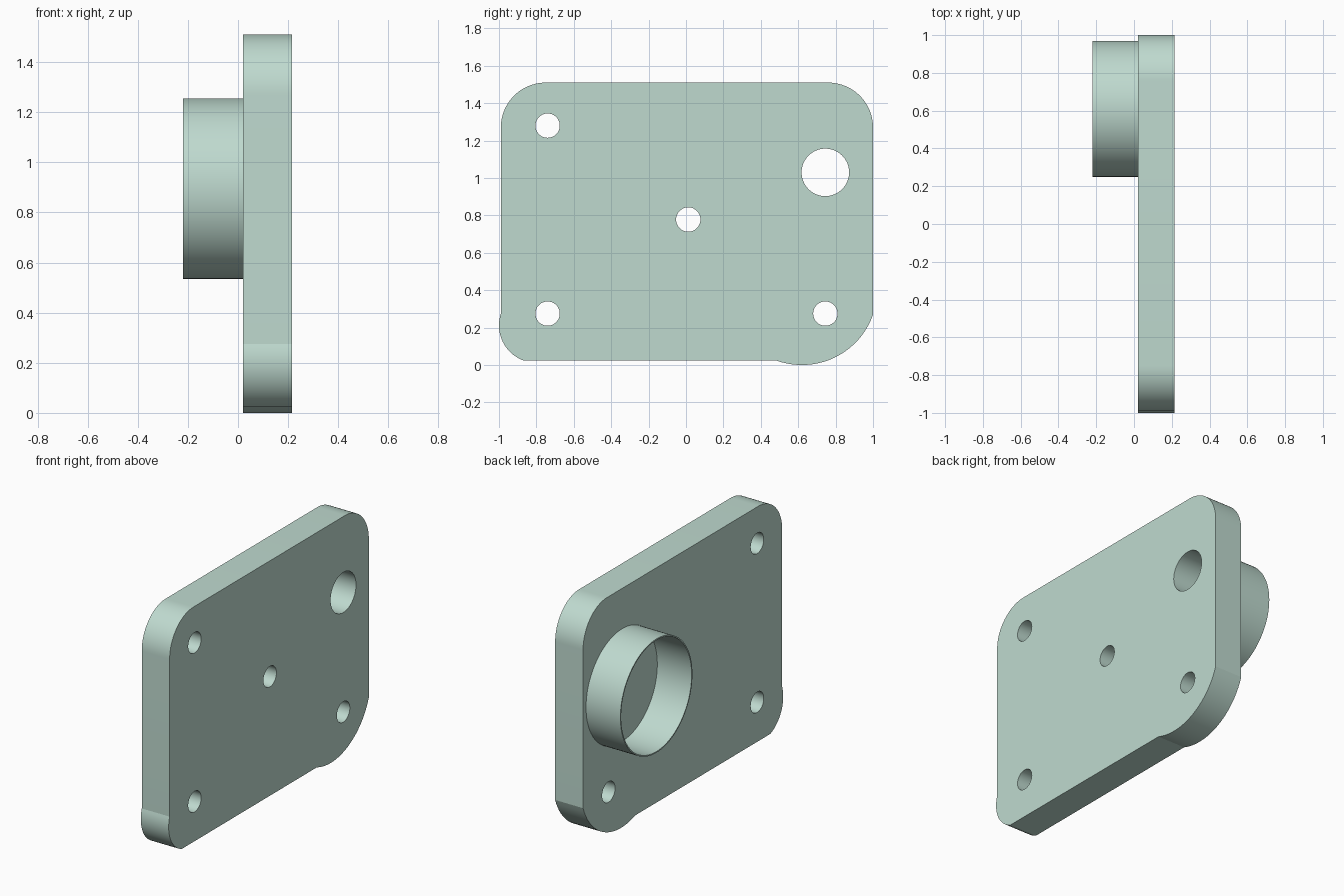
import bpy
import bmesh
from math import atan2, cos, pi, radians, sin
from mathutils import Matrix

cube = bpy.data.objects.get("Cube")
if cube:
    bpy.data.objects.remove(cube, do_unlink=True)

colour = (0.52, 0.70, 0.625, 1)
mat = bpy.data.materials.new("pale sage green")
mat.use_nodes = True
mat.diffuse_color = colour
mat.node_tree.nodes["Principled BSDF"].inputs["Base Color"].default_value = colour


def circle(y, z, r, n=64):
    return [(y + r * cos(2 * pi * i / n), z + r * sin(2 * pi * i / n)) for i in range(n)]


def arc(centre, r, start, end, n=20):
    """Counter-clockwise arc between the directions of two points."""
    a = atan2(start[1] - centre[1], start[0] - centre[0])
    b = atan2(end[1] - centre[1], end[0] - centre[0])
    if b < a:
        b += 2 * pi
    angles = [a + (b - a) * i / n for i in range(n + 1)]
    return [(centre[0] + r * cos(t), centre[1] + r * sin(t)) for t in angles]


def extruded_part(name, loops, x0, x1):
    """Fill y-z loops (inner loops become holes) and extrude them along x."""
    curve = bpy.data.curves.new(name, "CURVE")
    curve.dimensions = "2D"
    curve.fill_mode = "BOTH"
    curve.extrude = (x1 - x0) / 2
    for loop in loops:
        spline = curve.splines.new("POLY")
        spline.points.add(len(loop) - 1)
        for point, (y, z) in zip(spline.points, loop):
            point.co = (y, z, 0, 1)
        spline.use_cyclic_u = True
    obj = bpy.data.objects.new(name, curve)
    bpy.context.collection.objects.link(obj)
    bpy.ops.object.select_all(action="DESELECT")
    obj.select_set(True)
    bpy.context.view_layer.objects.active = obj
    bpy.ops.object.convert(target="MESH")
    obj = bpy.context.object

    # Stand the profile up: local x, y, z become y, z, x
    mesh = obj.data
    axes = Matrix(((0, 0, 1, (x0 + x1) / 2), (1, 0, 0, 0), (0, 1, 0, 0), (0, 0, 0, 1)))
    bm = bmesh.new()
    bm.from_mesh(mesh)
    bm.transform(axes)
    bmesh.ops.remove_doubles(bm, verts=bm.verts, dist=0.0005)
    bmesh.ops.recalc_face_normals(bm, faces=bm.faces)
    bm.to_mesh(mesh)
    bm.free()
    mesh.materials.clear()
    mesh.materials.append(mat)
    bpy.ops.object.shade_smooth_by_angle(angle=radians(14))
    return obj


# Plate outline: two bulging lower corners and two rounded upper corners
outline = (
    arc((-0.80, 0.212), 0.20, (-0.99, 0.275), (-0.87, 0.025))
    + arc((0.62, 0.403), 0.403, (0.48, 0.025), (1.0, 0.27))
    + arc((0.76, 1.27), 0.24, (1.0, 1.27), (0.76, 1.51))
    + arc((-0.75, 1.27), 0.24, (-0.75, 1.51), (-0.99, 1.27))
)
bolt_holes = [(-0.74, 1.28), (-0.74, 0.275), (0.745, 0.275), (0.012, 0.778)]
holes = [circle(y, z, 0.065, 48) for y, z in bolt_holes]
holes.append(circle(0.745, 1.03, 0.127))
extruded_part("mounting_plate", [outline] + holes, 0.02, 0.215)

# Thin-walled collar on the back of the plate
extruded_part("collar", [circle(0.61, 0.895, r, 96) for r in (0.36, 0.352)], -0.22, 0.02)
